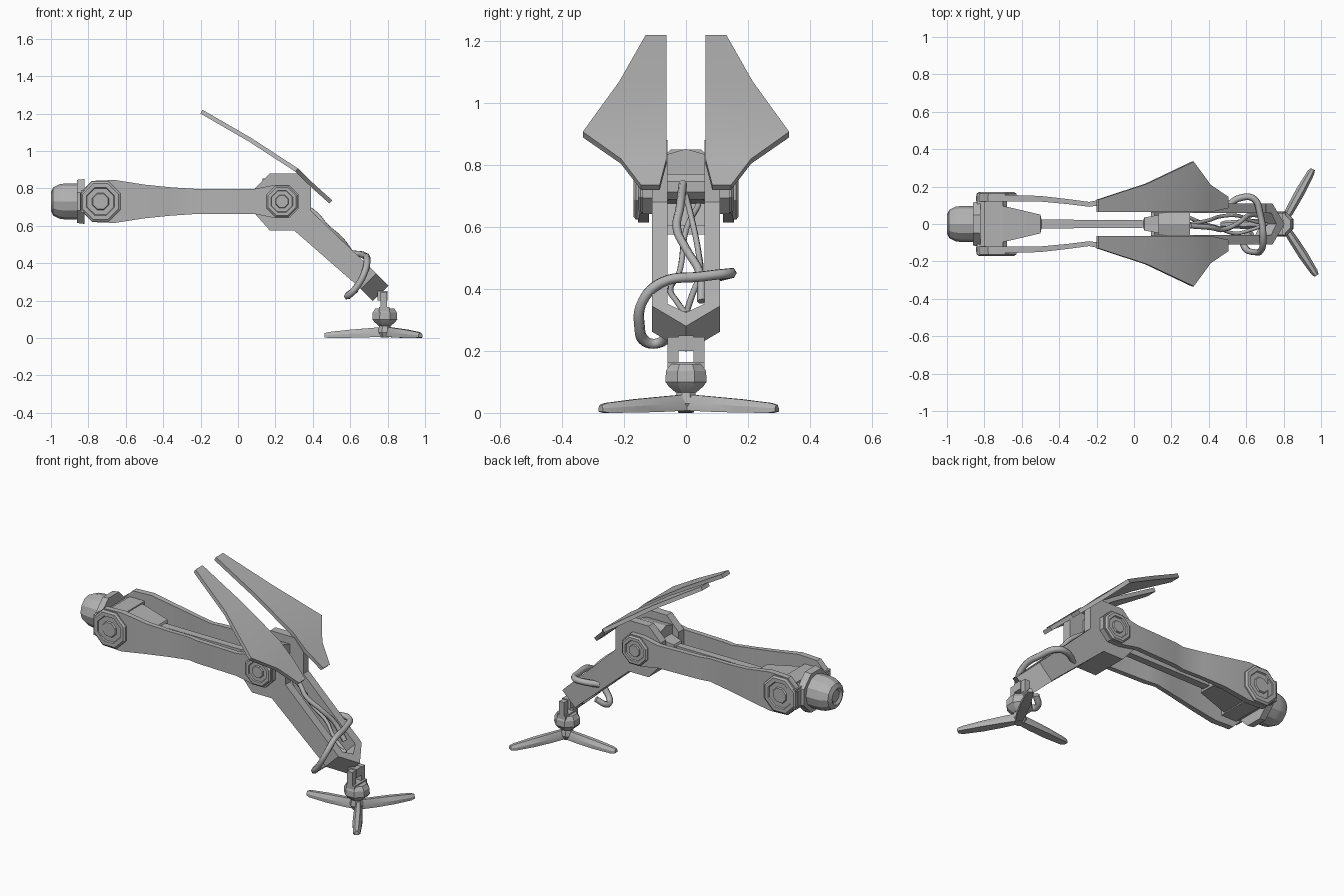
import bpy, bmesh, math
from mathutils import Vector

if "Cube" in bpy.data.objects:
    bpy.data.objects.remove(bpy.data.objects["Cube"])

grey = bpy.data.materials.new("metal_grey")
grey.diffuse_color = (0.45, 0.45, 0.45, 1)
grey.use_nodes = True
grey.node_tree.nodes["Principled BSDF"].inputs["Base Color"].default_value = grey.diffuse_color
SZ = 0.73                      # height of shoulder and elbow axes
SHOULDER, ELBOW = -0.735, 0.235


def loft(name, rings):
    """Skin a row of equal rings and cap both ends."""
    bm = bmesh.new()
    vs = [[bm.verts.new(p) for p in r] for r in rings]
    n = len(vs[0])
    for a, b in zip(vs, vs[1:]):
        for i in range(n):
            j = (i + 1) % n
            bm.faces.new((a[i], a[j], b[j], b[i]))
    bm.faces.new(vs[0])
    bm.faces.new(vs[-1])
    bmesh.ops.recalc_face_normals(bm, faces=bm.faces)
    me = bpy.data.meshes.new(name)
    bm.to_mesh(me)
    bm.free()
    me.materials.append(grey)
    ob = bpy.data.objects.new(name, me)
    bpy.context.collection.objects.link(ob)
    return ob


def lathe(name, origin, axis, profile, n=8):
    """Rings of (distance along axis, radius) around an axis."""
    ax = Vector(axis).normalized()
    u = ax.orthogonal().normalized()
    w = ax.cross(u)
    angs = [math.tau * (i + 0.5) / n for i in range(n)]
    return loft(name, [[Vector(origin) + ax * d + (u * math.cos(a) + w * math.sin(a)) * r
                        for a in angs] for d, r in profile])


def beam(name, stations):
    """Box-section beam along x from (x, y0, y1, z0, z1)."""
    return loft(name, [[(x, y0, z0), (x, y1, z0), (x, y1, z1), (x, y0, z1)]
                       for x, y0, y1, z0, z1 in stations])


def plate(name, xz, y0, y1):
    return loft(name, [[(x, y, z) for x, z in xz] for y in (y0, y1)])


def cable(name, pts, r):
    cu = bpy.data.curves.new(name, 'CURVE')
    cu.dimensions = '3D'
    cu.bevel_depth = r
    cu.bevel_resolution = 1
    cu.resolution_u = 6
    cu.use_fill_caps = True
    sp = cu.splines.new('BEZIER')
    sp.bezier_points.add(len(pts) - 1)
    for bp, p in zip(sp.bezier_points, pts):
        bp.co = p
        bp.handle_left_type = bp.handle_right_type = 'AUTO'
    cu.materials.append(grey)
    bpy.context.collection.objects.link(bpy.data.objects.new(name, cu))


# Upper arm side plates: x, inner y, outer y, half height
ARM = [(-.845, .12, .15, .045), (-.78, .12, .155, .11), (-.66, .12, .155, .115),
       (-.5, .12, .15, .09), (-.36, .107, .134, .076), (-.24, .092, .118, .068),
       (-.18, .10, .13, .067), (.09, .11, .14, .067), (.195, .11, .14, .088),
       (.275, .11, .14, .088), (.325, .11, .14, .037)]
FOREARM = [(.09, .80), (.17, .88), (.33, .88), (.39, .81), (.39, .68),
           (.74, .345), (.655, .265), (.30, .575), (.17, .575), (.09, .665)]
# Fin stations: x, z, inner y, outer y, thickness offset
FIN = [(-.19, 1.22, .063, .13, -.011, -.02), (.07, 1.07, .063, .215, -.011, -.02),
       (.32, .907, .063, .333, -.013, -.018), (.41, .82, .063, .21, -.016, -.016),
       (.505, .735, .085, .145, -.016, -.016)]

for side, s in (("left", 1), ("right", -1)):
    beam(side + "_arm_plate", [(x, s * a, s * b, SZ - h, SZ + h) for x, a, b, h in ARM])
    plate(side + "_forearm_plate", FOREARM, s * .06, s * .11)
    loft(side + "_fin", [[(x, s * a, z), (x, s * b, z), (x + dx, s * b, z + dz),
                          (x + dx, s * a, z + dz)] for x, z, a, b, dx, dz in FIN])
    # Stepped octagonal joint caps
    for joint, x, y, r in (("shoulder", SHOULDER, .15, .115), ("elbow", ELBOW, .135, .09)):
        lathe(f"{side}_{joint}_cap", (x, s * y, SZ), (0, s, 0),
              [(0, r), (.012, r), (.02, r * .9), (.02, r * .7), (.012, r * .66),
               (.012, r * .42), (.02, r * .38)])

# Shoulder mount: domed cap, flange, block
lathe("shoulder_dome", (-1, 0, SZ), (1, 0, 0),
      [(.012, .035), (0, .05), (.012, .075), (.045, .092), (.08, .097), (.18, .097)], 12)
lathe("shoulder_flange", (-.86, 0, SZ), (1, 0, 0), [(0, .125), (.04, .13)])
beam("shoulder_bracket", [(-.84, -.165, .165, .67, .79), (-.78, -.165, .165, .67, .79)])
beam("shoulder_block", [(-.8, -.12, .12, .66, .80), (-.7, -.12, .12, .66, .80)])

# Central beam between the joints
beam("central_beam", [(-.72, -.10, .10, .665, .795), (-.67, -.09, .09, .67, .79),
                      (-.5, -.05, .05, .69, .77), (-.495, -.024, .024, .70, .76),
                      (.05, -.02, .02, .70, .76), (.055, -.035, .035, .69, .77),
                      (.20, -.06, .06, .69, .80)])
for joint, x, r in (("shoulder", SHOULDER, .06), ("elbow", ELBOW, .045)):
    lathe(joint + "_axle", (x, -.13, SZ), (0, 1, 0), [(0, r), (.26, r)])

# Elbow bridges between the forearm plates
loft("elbow_top_bridge", [[(x, -.065, .77), (x, .065, .77), (x, .065, .833),
                           (x, 0, .852), (x, -.065, .833)] for x in (.13, .30)])
plate("elbow_lower_bridge", [(.09, .665), (.17, .575), (.30, .575), (.28, .605),
                             (.18, .605), (.11, .675)], -.065, .065)

# Pointed wrist block closing the forearm
D = Vector((.7, 0, -.7)).normalized()
CHEVRON = [(-.05, .11), (0, .11), (.092, 0), (0, -.11), (-.05, -.11),
           (-.05, .06), (-.01, -.06), (.03, 0), (-.01, .06), (-.05, .06)]
CHEVRON = CHEVRON[:5] + [(-.05, -.06), (-.01, -.06), (.03, 0), (-.01, .06), (-.05, .06)]
loft("wrist_block", [[Vector(c) + D * d + Vector((0, y, 0)) for d, y in CHEVRON]
                     for c in ((.74, 0, .345), (.655, 0, .262))])

# Ankle: peg, clevis prongs and octagonal body
beam("ankle_peg", [(.745, -.025, .025, .20, .25), (.80, -.025, .025, .20, .25)])
for side, s in (("left", 1), ("right", -1)):
    beam(side + "_ankle_prong", [(.763, s * .025, s * .06, .14, .245),
                                 (.797, s * .025, s * .06, .14, .245)])
beam("ankle_yoke", [(.755, -.06, .06, .135, .165), (.81, -.06, .06, .135, .165)])
lathe("ankle_body", (.785, 0, 0), (0, 0, 1),
      [(.065, .035), (.085, .06), (.10, .072), (.135, .07), (.158, .055)])
lathe("foot_hub", (.785, 0, 0), (0, 0, 1), [(.004, .025), (.03, .04), (.055, .035), (.09, .026)])

# Three tapered toes
TOE = [(0, .018, .008, .06), (.09, .024, .004, .053), (.20, .026, .001, .044),
       (.31, .020, 0, .032), (.332, .013, .004, .026)]
for i, deg in enumerate((61, -57, 181)):
    a = math.radians(deg)
    d = Vector((math.cos(a), math.sin(a), 0))
    w = Vector((-d.y, d.x, 0))
    c = Vector((.795, .003, 0))
    up = Vector((0, 0, 1))
    loft(f"toe_{i + 1}", [[c + d * t - w * h + up * z0, c + d * t + w * h + up * z0,
                           c + d * t + w * h + up * (z0 * .5 + z1 * .5),
                           c + d * t + w * h * .45 + up * z1,
                           c + d * t - w * h * .45 + up * z1,
                           c + d * t - w * h + up * (z0 * .5 + z1 * .5)]
                          for t, h, z0, z1 in TOE])

# Wrapped hose and inner cables
cable("wrapped_hose", [(.50, .10, .44), (.57, .14, .45), (.64, .135, .45), (.675, .05, .44),
                       (.69, -.08, .42), (.68, -.14, .36), (.64, -.15, .28),
                       (.595, -.13, .23), (.585, -.09, .225), (.63, -.05, .26)], .018)
cable("cable_1", [(.30, -.01, .74), (.42, -.02, .66), (.47, -.03, .60), (.55, 0, .53),
                  (.61, .045, .45), (.67, .05, .36)], .014)
cable("cable_2", [(.30, 0, .70), (.40, .02, .62), (.46, .04, .52), (.55, .045, .45),
                  (.62, .02, .38), (.71, 0, .32)], .01)
cable("cable_3", [(.28, .04, .67), (.38, 0, .59), (.45, -.02, .46), (.54, -.05, .40),
                  (.63, -.03, .36), (.71, 0, .32)], .01)

# Smooth gentle bends, keep hard edges
meshes = [o for o in bpy.context.scene.objects if o.type == 'MESH']
for o in meshes:
    o.select_set(True)
bpy.context.view_layer.objects.active = meshes[0]
bpy.ops.object.shade_smooth_by_angle(angle=math.radians(25))
